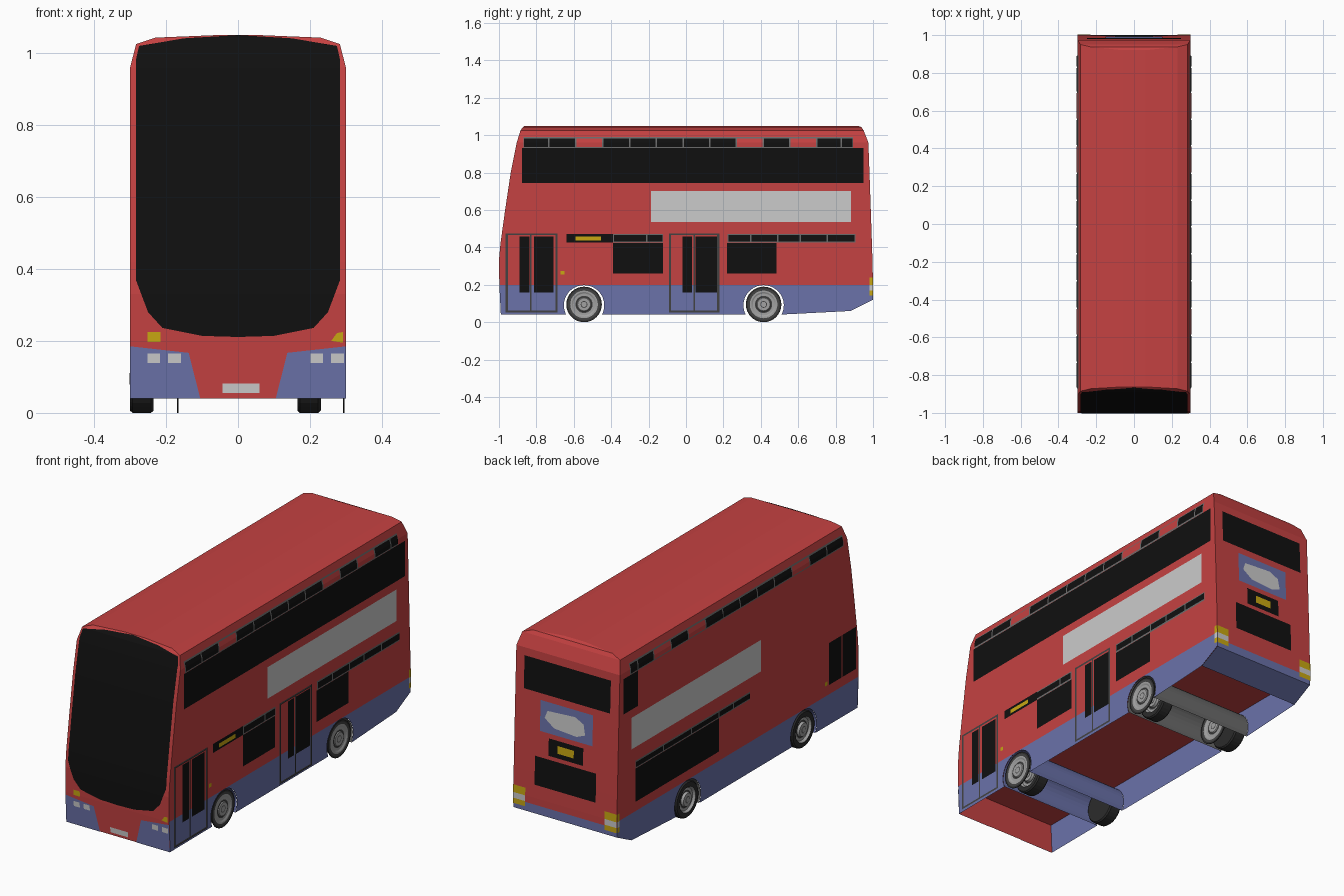
import bpy, bmesh, math
from mathutils import Vector

if "Cube" in bpy.data.objects:
    bpy.data.objects.remove(bpy.data.objects["Cube"])

def mat(name, r, g, b):
    m = bpy.data.materials.new(name)
    m.diffuse_color = (r, g, b, 1)
    m.use_nodes = True
    m.node_tree.nodes["Principled BSDF"].inputs["Base Color"].default_value = m.diffuse_color
    return m

RED = mat("red paint", .56, .054, .054)
BLUE = mat("blue paint", .145, .168, .40)
BLACK = mat("black glass", .005, .005, .005)
WHITE = mat("white panel", .6, .6, .6)
YELLOW = mat("yellow lamp", .58, .39, .006)
GREY = mat("grey trim", .15, .15, .15)
DARK = mat("dark trim", .055, .055, .055)
TYRE = mat("tyre rubber", .025, .025, .025)
RIM = mat("wheel metal", .36, .36, .36)

# Body levels: height, half width, front y, back y
LV = [(.04, .3, -.99, 1.0), (.2, .3, -.998, 1.0), (.33, .3, -1.0, .997),
      (.42, .3, -.992, .994), (.6, .3, -.967, .988), (.8, .3, -.937, .981),
      (.96, .3, -.905, .975), (1.025, .283, -.885, .95),
      (1.043, .23, -.872, .938), (1.05, .06, -.862, .92)]

def at(z, k):
    z = min(max(z, LV[0][0]), LV[-1][0])
    for a, b in zip(LV, LV[1:]):
        if z <= b[0]:
            return a[k] + (b[k] - a[k]) * (z - a[0]) / (b[0] - a[0])

def finish(name, bm, mats):
    me = bpy.data.meshes.new(name)
    bm.to_mesh(me)
    bm.free()
    for m in mats:
        me.materials.append(m)
    ob = bpy.data.objects.new(name, me)
    bpy.context.collection.objects.link(ob)
    return ob

# Maps a flat outline (a, z) onto a side of the body, lifted by a small layer step
def plate(name, side, pts, m, layer=1):
    off = layer * .002
    place, out = {
        'right': (lambda a, z: (at(z, 1) + off, a, z), (1, 0, 0)),
        'left': (lambda a, z: (-at(z, 1) - off, a, z), (-1, 0, 0)),
        'front': (lambda a, z: (a, at(z, 2) - off, z), (0, -1, 0)),
        'back': (lambda a, z: (a, at(z, 3) + off, z), (0, 1, 0))}[side]
    bm = bmesh.new()
    bm.faces.new([bm.verts.new((a, 0, z)) for a, z in pts])
    for lv in LV:
        if min(p[1] for p in pts) < lv[0] < max(p[1] for p in pts):
            bmesh.ops.bisect_plane(bm, geom=bm.verts[:] + bm.edges[:] + bm.faces[:],
                                   plane_co=(0, 0, lv[0]), plane_no=(0, 0, 1))
    for v in bm.verts:
        v.co = place(v.co.x, v.co.z)
    bm.normal_update()
    for f in bm.faces[:]:
        if f.normal.dot(Vector(out)) < 0:
            f.normal_flip()
    return finish(name, bm, [m])

def rect(name, side, a0, a1, z0, z1, m, layer=1):
    return plate(name, side, [(a0, z0), (a1, z0), (a1, z1), (a0, z1)], m, layer)

# Upper body shell: stacked rectangular rings, capped top and bottom
bm = bmesh.new()
rings = [[bm.verts.new(p) for p in ((-w, f, z), (w, f, z), (w, b, z), (-w, b, z))]
         for z, w, f, b in LV[1:]]
for r, s in zip(rings, rings[1:]):
    for i in range(4):
        j = (i + 1) % 4
        bm.faces.new((r[i], r[j], s[j], s[i]))
bm.faces.new(rings[0][::-1])
bm.faces.new(rings[-1])
finish("body", bm, [RED])

# Lower skirts with wheel arches, open underneath
AXLES = (-.545, .415)
def arch(yc):
    return [(yc + .108 * math.cos(t), .09 + .108 * math.sin(t))
            for t in (math.radians(207 - 234 * i / 24) for i in range(25))]
outline = ([(-.99, .04)] + arch(AXLES[0]) + arch(AXLES[1]) +
           [(.88, .06), (1, .12), (1, .2), (-.998, .2)])
for side in ('right', 'left'):
    plate(side + "_skirt", side, outline, BLUE, 0)
rect("front_skirt", 'front', -.3, .3, .04, .2, RED, 0)
rect("rear_skirt", 'back', -.3, .3, .12, .165, BLUE, 0)
rect("rear_skirt_top", 'back', -.3, .3, .165, .2, RED, 0)

def sheet(name, path, m):
    b = bmesh.new()
    rows = [[b.verts.new((x, y, z)) for x in (-.299, .299)] for y, z in path]
    for p, q in zip(rows, rows[1:]):
        b.faces.new((p[0], p[1], q[1], q[0]))
    finish(name, b, [m])
sheet("front_wheel_housing", arch(AXLES[0]), BLUE)
sheet("rear_wheel_housing", arch(AXLES[1]), GREY)
sheet("rear_underside", [(.88, .06), (1, .12)], BLUE)

# Front: windscreen, blue corners, lamps, plate
half = [(.1, .214), (.21, .236), (.25, .28), (.284, .37), (.284, .98), (.275, 1.02), (.15, 1.041)]
plate("windscreen", 'front', [(0, .211)] + half + [(0, 1.05)] +
      [(-x, z) for x, z in half[::-1]], BLACK, 2)
for s in (-1, 1):
    plate("front_corner", 'front', [(s * .105, .04), (s * .3, .04), (s * .3, .185), (s * .137, .167)], BLUE)
for a in (-.252, -.194, .201, .259):
    rect("headlamp", 'front', a, a + .035, .138, .165, WHITE, 2)
rect("left_indicator", 'front', -.252, -.215, .197, .225, YELLOW, 2)
plate("right_indicator", 'front', [(.259, .2), (.292, .195), (.292, .225), (.275, .222)], YELLOW, 2)
rect("front_plate", 'front', -.043, .06, .055, .082, WHITE, 2)

# Back: windows, panels, lamps
rect("rear_upper_window", 'back', -.25, .25, .75, .92, BLACK)
rect("rear_panel", 'back', -.152, .152, .555, .715, BLUE)
plate("rear_panel_inset", 'back', [(-.11, .6), (-.06, .58), (.07, .59), (.125, .63),
                                   (.11, .67), (-.05, .68), (-.1, .655)], WHITE, 2)
rect("rear_sign", 'back', -.1, .1, .44, .53, BLACK)
rect("rear_sign_light", 'back', -.047, .047, .465, .505, YELLOW, 2)
rect("rear_lower_window", 'back', -.177, .177, .27, .42, BLACK)
for s in (-1, 1):
    for z0, z1, m in ((.2, .24, YELLOW), (.17, .2, WHITE), (.143, .17, YELLOW)):
        rect("tail_lamp", 'back', s * .23, s * .3, z0, z1, m)
        rect("tail_lamp_side", 'right' if s > 0 else 'left', .982, 1, z0, z1, m)

# Narrow row of small windows in a grey frame, some panes painted red
def window_row(side, cuts, z0, z1, red=()):
    rect(side + "_row_frame", side, cuts[0], cuts[-1], z0, z1, GREY)
    for i, (a, b) in enumerate(zip(cuts, cuts[1:])):
        rect(side + "_row_pane", side, a + .004, b - .004, z0 + .007, z1 - .007,
             RED if i in red else BLACK, 2)

# Both sides: top row and pale banner
TOP = [-.87, -.733, -.59, -.445, -.3, -.158, -.015, .126, .268, .413, .555, .698, .83, .893]
for side in ('right', 'left'):
    window_row(side, TOP, .931, .99, (2, 8, 10))
    rect(side + "_banner", side, -.188, .882, .537, .702, WHITE)
    rect(side + "_side_lamp", side, *((-.67, -.65) if side == 'right' else (-.74, -.72)),
         .255, .275, YELLOW)

# Right side windows
rect("right_upper_window", 'right', -.878, .95, .745, .93, BLACK)
rect("right_sign", 'right', -.64, -.39, .425, .472, BLACK)
rect("right_sign_light", 'right', -.592, -.455, .436, .457, YELLOW, 2)
window_row('right', [-.39, -.21, -.122], .425, .472)
window_row('right', [.222, .346, .49, .61, .755, .905], .425, .472)
rect("right_lower_window", 'right', -.39, -.124, .26, .424, BLACK)
rect("right_lower_window", 'right', .22, .485, .26, .424, BLACK)

# Left side windows
rect("left_upper_window", 'left', .83, .95, .745, .93, BLACK)
window_row('left', [-.1, .04, .16, .39, .62, .85], .425, .465)
rect("left_lower_window", 'left', .16, .85, .25, .424, BLACK)
rect("driver_window", 'left', -.975, -.865, .25, .47, BLACK)
rect("driver_window", 'left', -.857, -.75, .25, .47, BLACK)

# Doors: thin frame, middle bar and two panes
def door(y0, y1, mid, panes):
    for a in (y0, y1 - .012):
        rect("door_post", 'right', a, a + .012, .052, .475, DARK, 2)
    rect("door_bar", 'right', mid - .004, mid + .004, .052, .475, DARK, 2)
    for z in (.052, .465):
        rect("door_rail", 'right', y0, y1, z, z + .01, DARK, 2)
    for a, b in panes:
        rect("door_pane", 'right', a, b, .158, .458, BLACK, 1)
door(-.965, -.687, -.83, ((-.89, -.838), (-.812, -.708)))
door(-.092, .178, .043, ((-.018, .032), (.05, .165)))

# Wheels turned around the x axis; profile is (outward offset, radius, material)
def lathe(name, x, s, y, prof):
    b = bmesh.new()
    n = 32
    ringv = [[b.verts.new((x + s * o, y + r * math.cos(2 * math.pi * i / n),
                           .095 + r * math.sin(2 * math.pi * i / n))) for i in range(n)]
             for o, r, _ in prof]
    for k in range(len(prof) - 1):
        for i in range(n):
            j = (i + 1) % n
            f = b.faces.new((ringv[k][i], ringv[k][j], ringv[k + 1][j], ringv[k + 1][i]))
            f.material_index = prof[k][2]
    for r, k in ((ringv[0], 0), (ringv[-1], -1)):
        b.faces.new(r).material_index = prof[k][2]
    bmesh.ops.recalc_face_normals(b, faces=b.faces[:])
    finish(name, b, [TYRE, RIM, DARK])

FACE = [(0, .066, 1), (-.012, .058, 1), (-.012, .046, 2), (-.012, .038, 1),
        (0, .034, 1), (0, .018, 2), (.002, .014, 1), (.002, .006, 1)]
WHEEL = [(-.065, .07, 0), (-.065, .089, 0), (-.058, .095, 0), (-.007, .095, 0), (0, .089, 0)] + FACE
DISC = [(-.004, .095, 0), (0, .095, 0), (0, .086, 2), (0, .074, 1)] + [(o * .3, r, m) for o, r, m in FACE]
for label, y in zip(("front", "rear"), AXLES):
    lathe(label + "_left_wheel", -.3, -1, y, WHEEL)
    lathe(label + "_right_wheel", .23, 1, y, WHEEL)
    lathe(label + "_right_wheel_cover", .296, 1, y, DISC)
lathe("rear_left_inner_disc", -.165, 1, AXLES[1], DISC)
